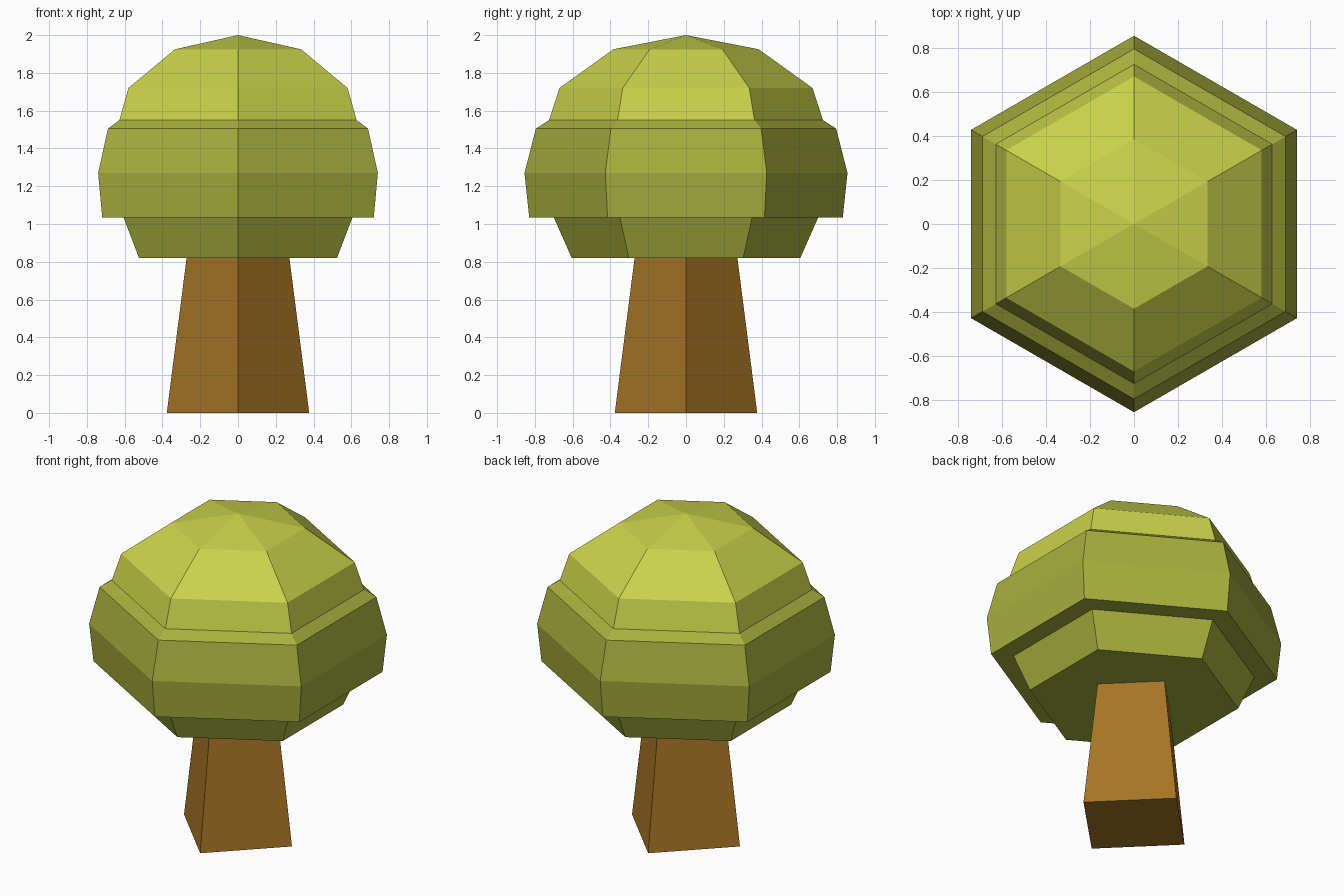
import bpy
import bmesh
from math import cos, sin, pi

cube = bpy.data.objects.get("Cube")
if cube:
    bpy.data.objects.remove(cube, do_unlink=True)


def make_material(name, rgb):
    mat = bpy.data.materials.new(name)
    mat.use_nodes = True
    colour = (*rgb, 1.0)
    mat.diffuse_color = colour
    mat.node_tree.nodes["Principled BSDF"].inputs["Base Color"].default_value = colour
    return mat


def faceted_solid(name, sides, start, profile, mat):
    """Closed flat-shaded solid from (radius, height) rings; radius 0 makes a tip."""
    bm = bmesh.new()
    rings = []
    for r, z in profile:
        count = sides if r > 0 else 1
        rings.append([bm.verts.new((r * cos(start + 2 * pi * i / sides),
                                    r * sin(start + 2 * pi * i / sides), z))
                      for i in range(count)])
    for low, high in zip(rings, rings[1:]):
        for i in range(sides):
            j = (i + 1) % sides
            if len(high) == 1:
                bm.faces.new((low[i], low[j], high[0]))
            else:
                bm.faces.new((low[i], low[j], high[j], high[i]))
    bm.faces.new(rings[0][::-1])
    if len(rings[-1]) > 1:
        bm.faces.new(rings[-1])
    bmesh.ops.recalc_face_normals(bm, faces=bm.faces)
    mesh = bpy.data.meshes.new(name)
    bm.to_mesh(mesh)
    bm.free()
    mesh.materials.append(mat)
    obj = bpy.data.objects.new(name, mesh)
    bpy.context.collection.objects.link(obj)
    return obj


bark = make_material("bark brown", (0.39, 0.18, 0.02))
leaf = make_material("leaf green", (0.386, 0.434, 0.047))
light_leaf = make_material("light leaf green", (0.578, 0.645, 0.069))

# Tapered square trunk, corners on the axes
faceted_solid("trunk", 4, 0, [(0.377, 0), (0.262, 0.9)], bark)

# Six-sided foliage tiers, corners front and back
corner = pi / 2
faceted_solid("lower_foliage", 6, corner,
              [(0.605, 0.82), (0.70, 1.035), (0.73, 1.1)], leaf)
faceted_solid("middle_foliage", 6, corner,
              [(0.83, 1.035), (0.855, 1.27), (0.795, 1.505), (0.64, 1.605)], leaf)
faceted_solid("upper_foliage", 6, corner,
              [(0.74, 1.48), (0.725, 1.55), (0.67, 1.72), (0.385, 1.925), (0, 2.0)],
              light_leaf)
